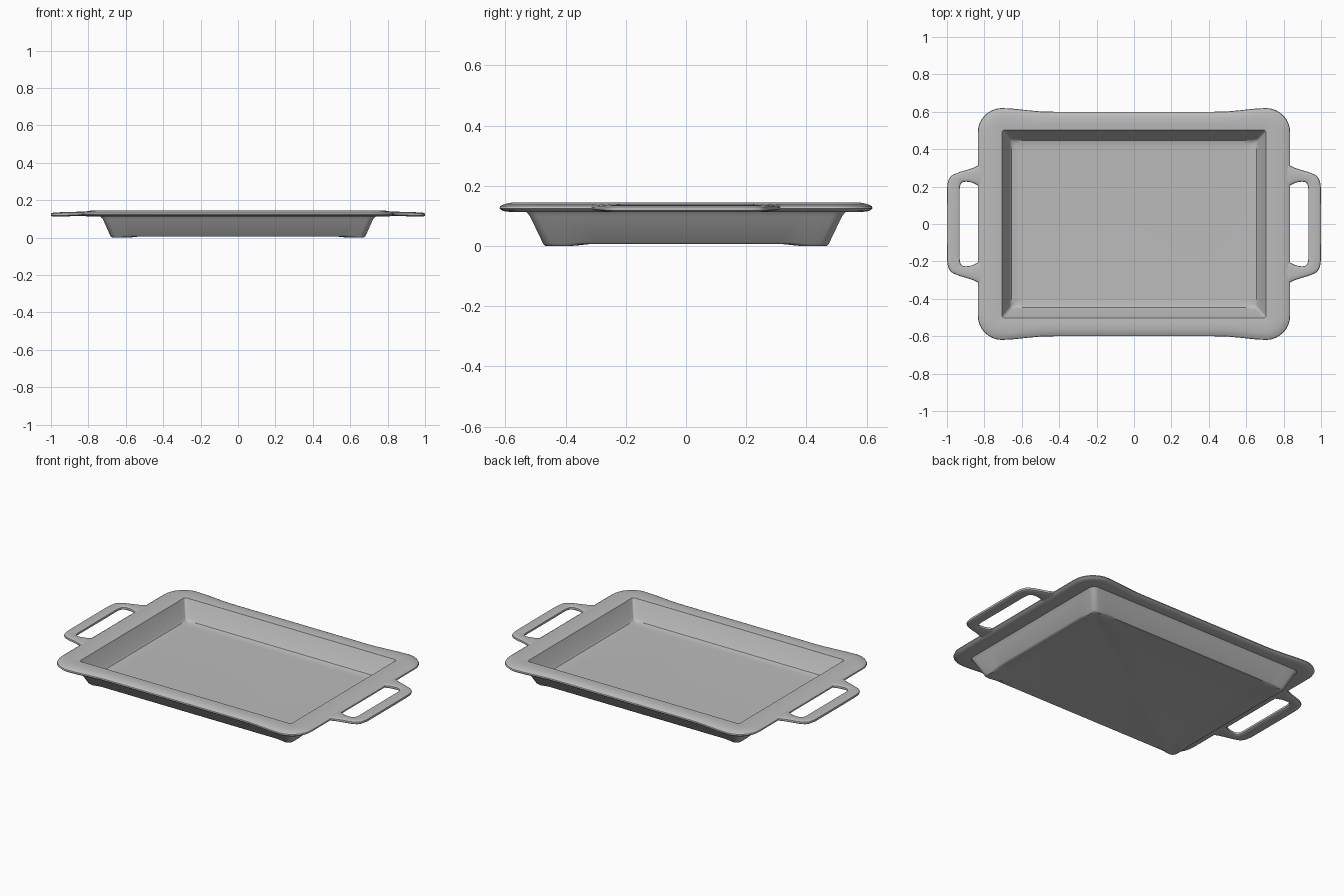
import bpy
import bmesh
from math import sin, cos, pi, copysign
from mathutils import Vector

cube = bpy.data.objects.get("Cube")
if cube:
    bpy.data.objects.remove(cube)

GREY = (0.5, 0.5, 0.5, 1.0)
metal = bpy.data.materials.new("light_grey")
metal.use_nodes = True
metal.diffuse_color = GREY
metal.node_tree.nodes["Principled BSDF"].inputs["Base Color"].default_value = GREY


def smoothstep(a, b, v):
    t = min(max((v - a) / (b - a), 0), 1)
    return t * t * (3 - 2 * t)


def loft(bm, rings, closed=False):
    """Skin equal-length rings of points, capping both ends unless closed."""
    loops = [[bm.verts.new(p) for p in ring] for ring in rings]
    pairs = list(zip(loops, loops[1:]))
    if closed:
        pairs.append((loops[-1], loops[0]))
    for a, b in pairs:
        n = len(a)
        for i in range(n):
            j = (i + 1) % n
            bm.faces.new((a[i], a[j], b[j], b[i]))
    if not closed:
        bm.faces.new(loops[0][::-1])
        bm.faces.new(loops[-1])


def finish(bm, name):
    bmesh.ops.recalc_face_normals(bm, faces=bm.faces)
    mesh = bpy.data.meshes.new(name)
    bm.to_mesh(mesh)
    bm.free()
    mesh.materials.append(metal)
    obj = bpy.data.objects.new(name, mesh)
    bpy.context.collection.objects.link(obj)
    bpy.ops.object.select_all(action="DESELECT")
    obj.select_set(True)
    bpy.context.view_layer.objects.active = obj
    bpy.ops.object.shade_smooth_by_angle(angle=pi / 5)
    return obj


def rounded_ring(hx, hy, radius, z, flare=0.0, feet=0.0):
    """Rounded rectangle; flare bulges the long sides at the corners,
    feet lifts everything except the corners."""
    cx, cy = hx - radius, hy - radius
    fractions = [0, 0.2, 0.4, 0.5, 0.6, 0.7, 0.8, 0.88, 0.92]
    quarter = [(hx, cy * f) for f in fractions]
    for k in range(9):
        a = pi / 2 * k / 8
        quarter.append((cx + radius * cos(a), cy + radius * sin(a)))
    quarter += [(cx * f, hy) for f in reversed(fractions)]
    # walk the four quadrants, dropping the shared axis points
    outline = quarter[:-1]
    outline += [(-x, y) for x, y in reversed(quarter[1:])]
    outline += [(-x, -y) for x, y in quarter[:-1]]
    outline += [(x, -y) for x, y in reversed(quarter[1:])]
    points = []
    for x, y in outline:
        pull = flare * (1 - smoothstep(0.45, 0.72, abs(x)))
        corner = abs(x) > hx * 0.885 and abs(y) > hy * 0.82
        lift = 0 if corner else feet
        points.append((x, y - pull * y / hy, z + lift))
    return points


# Pan: underside, outer wall, rounded flange, inner wall, floor
bm = bmesh.new()
loft(bm, [
    rounded_ring(0.61, 0.41, 0.02, 0.007),
    rounded_ring(0.645, 0.44, 0.02, 0.001, feet=0.006),
    rounded_ring(0.672, 0.467, 0.03, 0.0, feet=0.006),
    rounded_ring(0.682, 0.475, 0.03, 0.008, feet=0.004),
    rounded_ring(0.722, 0.518, 0.03, 0.098),
    rounded_ring(0.735, 0.530, 0.04, 0.113),
    rounded_ring(0.800, 0.585, 0.09, 0.113, flare=0.018),
    rounded_ring(0.824, 0.609, 0.12, 0.116, flare=0.02),
    rounded_ring(0.835, 0.620, 0.13, 0.125, flare=0.02),
    rounded_ring(0.833, 0.618, 0.13, 0.132, flare=0.02),
    rounded_ring(0.820, 0.605, 0.12, 0.139, flare=0.02),
    rounded_ring(0.790, 0.580, 0.09, 0.144, flare=0.015),
    rounded_ring(0.740, 0.535, 0.04, 0.145),
    rounded_ring(0.705, 0.502, 0.012, 0.142),
    rounded_ring(0.665, 0.456, 0.012, 0.050),
    rounded_ring(0.655, 0.447, 0.012, 0.038),
    rounded_ring(0.635, 0.430, 0.012, 0.033),
    rounded_ring(0.600, 0.400, 0.012, 0.032),
])
finish(bm, "tray_pan")


def spline(points, steps=5):
    """Catmull-Rom curve through the points."""
    pts = [Vector(p) for p in points]
    pts = [pts[0]] + pts + [pts[-1]]
    out = []
    for p0, p1, p2, p3 in zip(pts, pts[1:], pts[2:], pts[3:]):
        for k in range(steps):
            t = k / steps
            out.append(0.5 * (2 * p1 + (p2 - p0) * t
                              + (2 * p0 - 5 * p1 + 4 * p2 - p3) * t * t
                              + (3 * p1 - p0 - 3 * p2 + p3) * t ** 3))
    return out + [pts[-1]]


# Handle outline, upper half: outer edge paired with the edge of the grip hole
outer = [(0.79, 0.345), (0.835, 0.312), (0.88, 0.293), (0.945, 0.273),
         (0.983, 0.25), (0.998, 0.205), (1.0, 0.12)]
inner = [(0.79, 0.195), (0.835, 0.207), (0.865, 0.221), (0.902, 0.226),
         (0.924, 0.217), (0.932, 0.185), (0.932, 0.12)]


def mirrored(points):
    return points + [(x, -y) for x, y in reversed(points)]


def make_handle(name, side):
    bm = bmesh.new()
    rings = []
    for o, i in zip(spline(mirrored(outer)), spline(mirrored(inner))):
        mid, half = (o + i) / 2, (o - i) / 2
        ring = []
        for k in range(16):
            a = 2 * pi * k / 16
            # squarish oval section
            u = copysign(abs(cos(a)) ** 0.6, cos(a))
            w = copysign(abs(sin(a)) ** 0.7, sin(a))
            p = mid + half * u
            z = 0.128 - 0.03 * max(p.x - 0.83, 0) + 0.0115 * w
            ring.append((side * p.x, p.y, z))
        rings.append(ring)
    loft(bm, rings)
    finish(bm, name)


make_handle("left_handle", 1)
make_handle("right_handle", -1)
